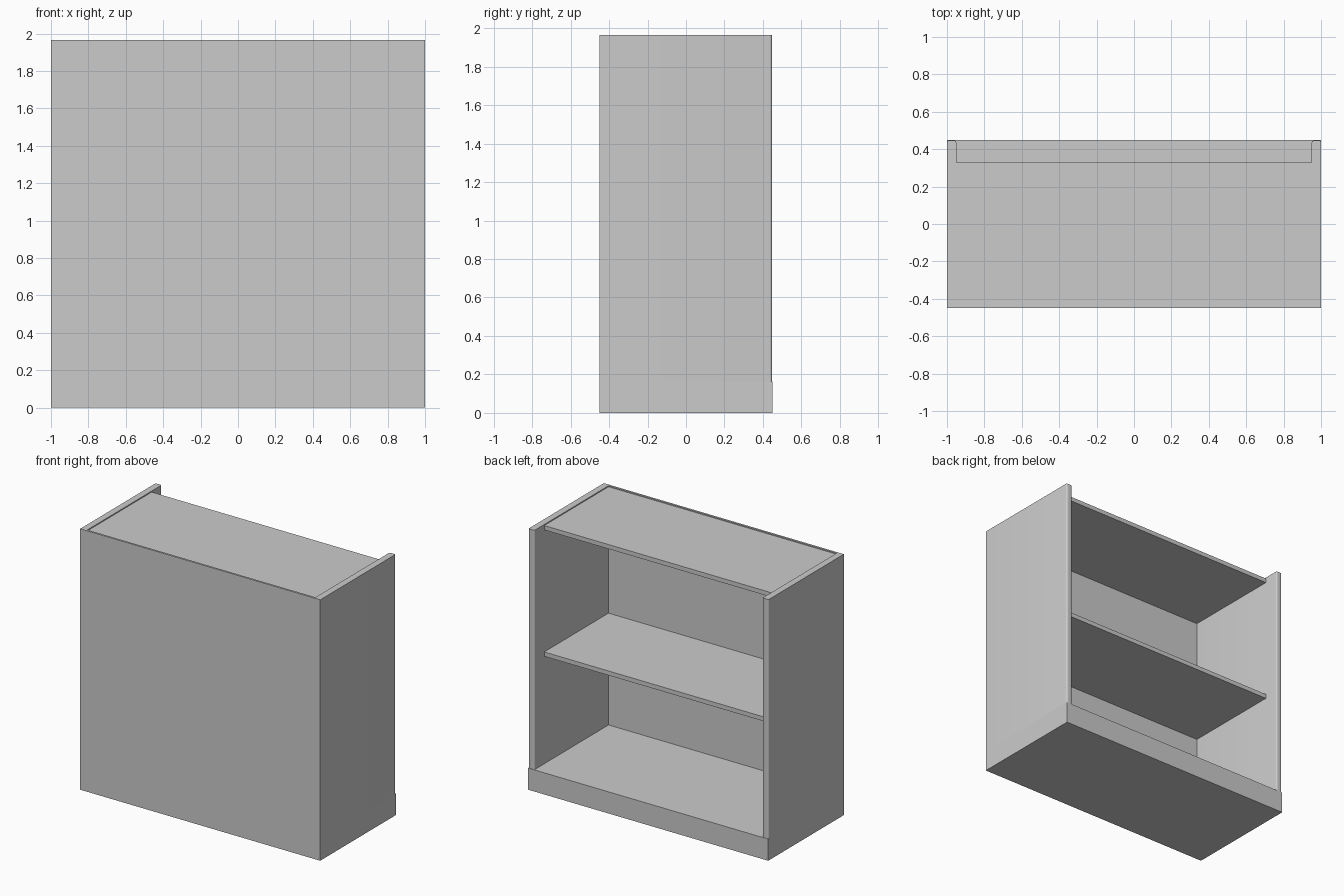
import bpy
import bmesh

cube = bpy.data.objects.get("Cube")
if cube:
    bpy.data.objects.remove(cube, do_unlink=True)

# One plain grey for the whole cabinet
GREY = (0.6, 0.6, 0.6, 1.0)
grey = bpy.data.materials.new("grey")
grey.use_nodes = True
grey.diffuse_color = GREY
grey.node_tree.nodes["Principled BSDF"].inputs["Base Color"].default_value = GREY

HALF_W, INNER_W = 1.0, 0.95
FRONT, BACK = -0.45, 0.45
PANEL_BACK = -0.435
SHELF_BACK = 0.33
BASE_TOP, TOP = 0.163, 1.965
SHELF_THICK = 0.033


def finish(name, bm):
    """Turn a bmesh into a coloured object."""
    bmesh.ops.recalc_face_normals(bm, faces=bm.faces)
    mesh = bpy.data.meshes.new(name)
    bm.to_mesh(mesh)
    bm.free()
    mesh.materials.append(grey)
    obj = bpy.data.objects.new(name, mesh)
    bpy.context.collection.objects.link(obj)
    return obj


def prism(outline, z0, z1):
    """Extrude a plan outline from z0 up to z1."""
    bm = bmesh.new()
    face = bm.faces.new([bm.verts.new((x, y, z0)) for x, y in outline])
    ext = bmesh.ops.extrude_face_region(bm, geom=[face])["geom"]
    for v in ext:
        if isinstance(v, bmesh.types.BMVert):
            v.co.z = z1
    return bm


def board(name, half_w, y0, y1, z0, z1):
    rect = [(-half_w, y0), (half_w, y0), (half_w, y1), (-half_w, y1)]
    return finish(name, prism(rect, z0, z1))


# Plinth that also forms the cabinet floor
board("base", HALF_W, FRONT, BACK, 0, BASE_TOP)

# U-shaped shell: closed panel and two sides with rounded free ends
half = [(HALF_W, FRONT), (HALF_W, BACK - 0.003),
        (INNER_W, BACK - 0.003), (INNER_W, PANEL_BACK)]
bm = prism(half + [(-x, y) for x, y in reversed(half)], BASE_TOP, TOP)
ends = [e for e in bm.edges
        if all(v.co.y > 0 for v in e.verts)
        and abs(e.verts[0].co.z - e.verts[1].co.z) > 1]
bmesh.ops.bevel(bm, geom=ends, offset=0.012, segments=4, profile=0.5,
                affect='EDGES')
shell = finish("side_and_panel_shell", bm)
bpy.ops.object.select_all(action='DESELECT')
shell.select_set(True)
bpy.context.view_layer.objects.active = shell
bpy.ops.object.shade_smooth_by_angle(angle=0.6)

# Middle shelf, and the top board set slightly below the rim
for name, top in (("middle_shelf", 1.005), ("top_board", TOP - 0.008)):
    board(name, INNER_W, PANEL_BACK, SHELF_BACK, top - SHELF_THICK, top)
